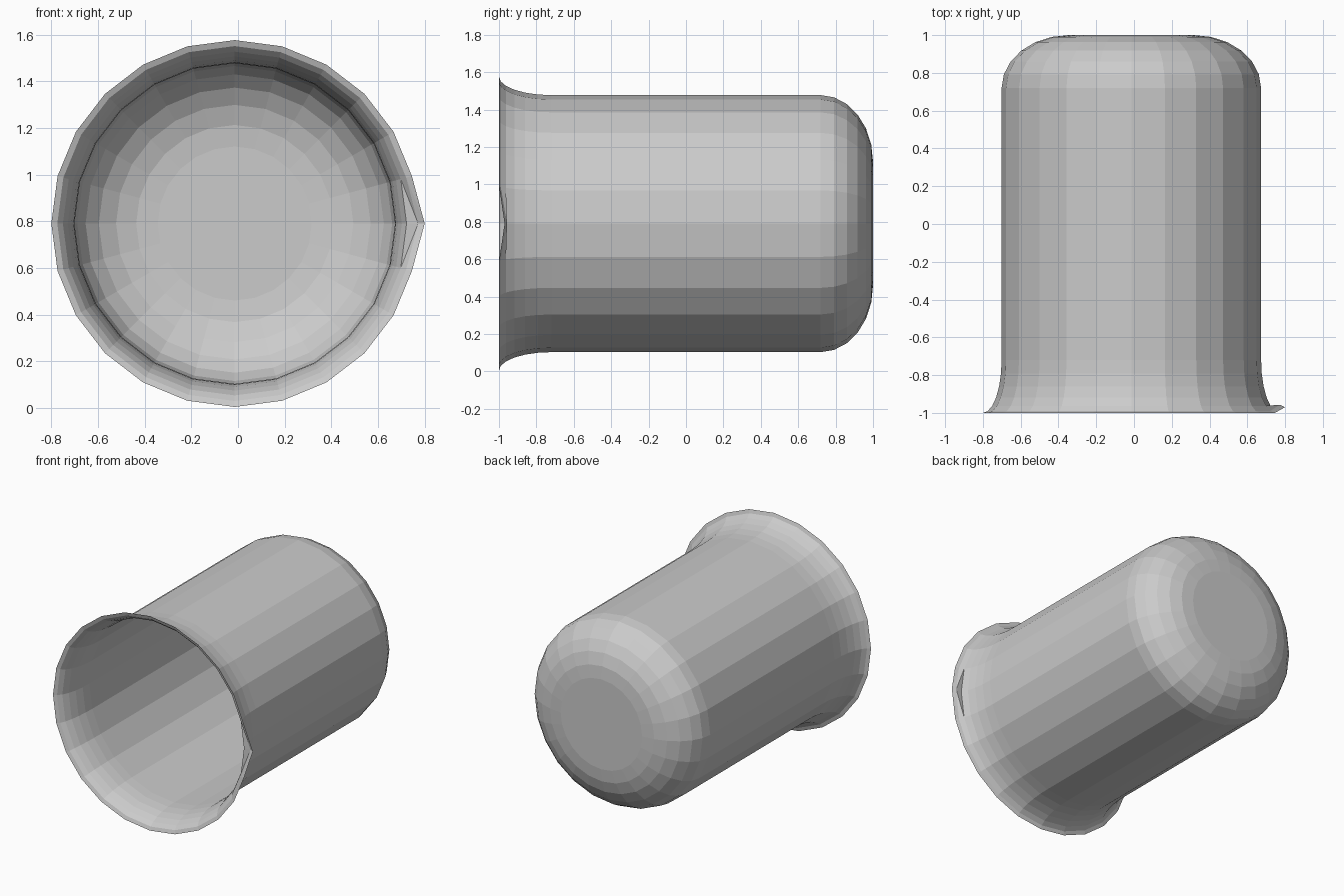
import bpy, bmesh
from math import sin, cos, pi

if "Cube" in bpy.data.objects:
    bpy.data.objects.remove(bpy.data.objects["Cube"])

SIDES, STEPS = 24, 6
CX, CZ = -0.014, 0.79
BODY_R, RIM_R, BASE_R = 0.687, 0.786, 0.33
CURVE = 0.28

# Profile (radius, y) from rim to base: flared lip, straight wall, rounded base
profile = []
for i in range(STEPS, -1, -1):
    a = i / STEPS * pi / 2
    profile.append((BODY_R + (RIM_R - BODY_R) * (1 - cos(a)), -1 + CURVE * (1 - sin(a))))
for i in range(STEPS + 1):
    a = i / STEPS * pi / 2
    profile.append((BASE_R + (BODY_R - BASE_R) * cos(a), 1 - CURVE * (1 - sin(a))))

bm = bmesh.new()
rings = []
for r, y in profile:
    rings.append([bm.verts.new((CX + r * cos(2 * pi * k / SIDES), y,
                                CZ + r * sin(2 * pi * k / SIDES))) for k in range(SIDES)])

# Small pouring spout: pull the two outermost lip points outwards and back
rings[0][0].co = (0.80, -0.97, CZ)
rings[1][0].co = (0.772, -0.957, CZ)

# Cup wall; quads beside the spout are split so that they fold cleanly
for i, (a, b) in enumerate(zip(rings, rings[1:])):
    for k in range(SIDES):
        n = (k + 1) % SIDES
        if i < 2 and k == 0:
            bm.faces.new((a[k], b[n], a[n]))
            bm.faces.new((a[k], b[k], b[n]))
        elif i < 2 and n == 0:
            bm.faces.new((a[k], b[k], a[n]))
            bm.faces.new((b[k], b[n], a[n]))
        else:
            bm.faces.new((a[k], b[k], b[n], a[n]))

# Flat base
bm.faces.new(rings[-1])
bmesh.ops.recalc_face_normals(bm, faces=bm.faces)

mesh = bpy.data.meshes.new("cup")
bm.to_mesh(mesh)
bm.free()
bpy.context.collection.objects.link(bpy.data.objects.new("cup", mesh))
